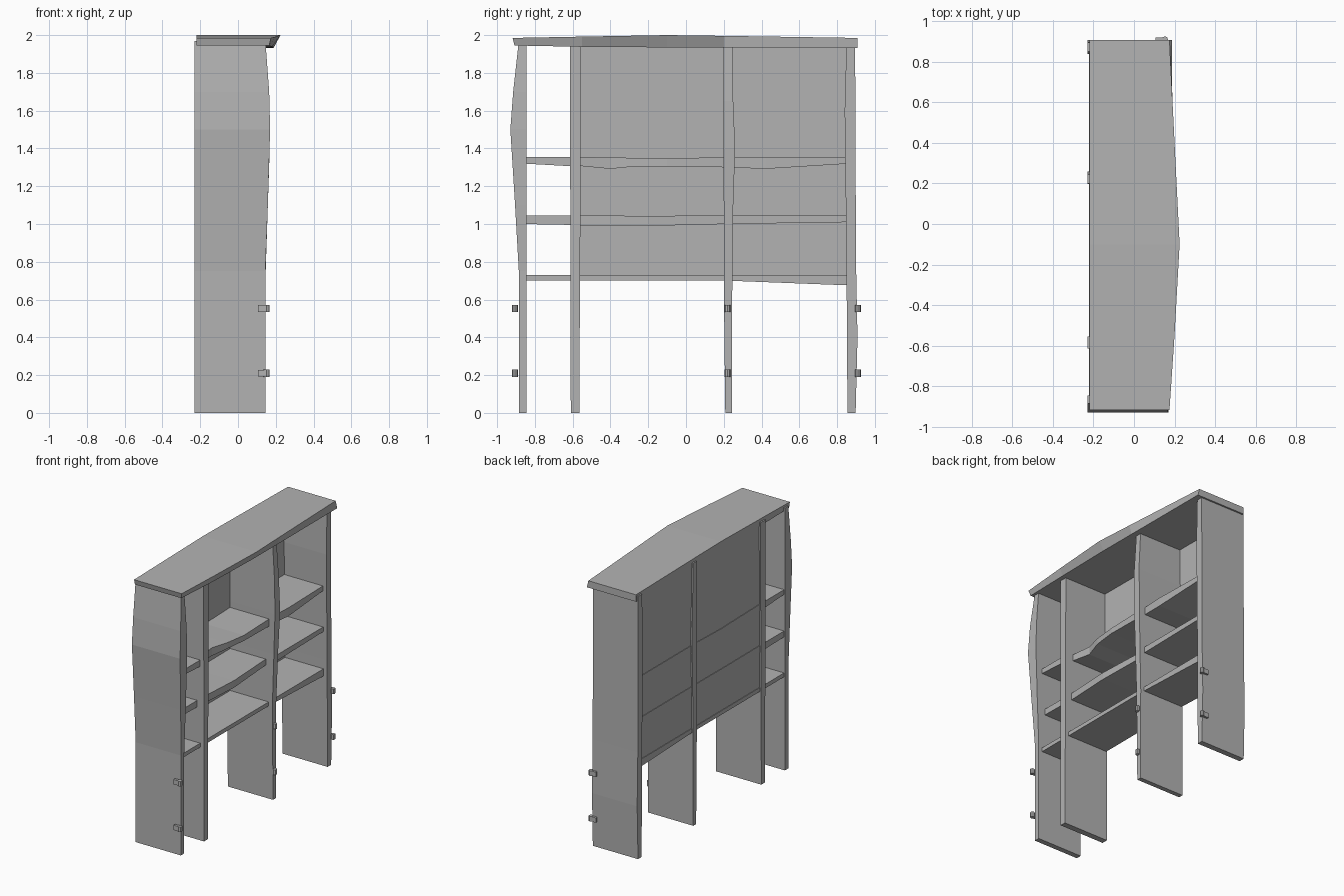
import bpy, bmesh
from mathutils import Matrix

cube = bpy.data.objects.get("Cube")
if cube:
    bpy.data.objects.remove(cube, do_unlink=True)

grey = bpy.data.materials.new("plain_grey")
grey.use_nodes = True
colour = (0.45, 0.45, 0.45, 1)
grey.diffuse_color = colour
grey.node_tree.nodes["Principled BSDF"].inputs["Base Color"].default_value = colour


def finish(name, bm):
    bmesh.ops.recalc_face_normals(bm, faces=bm.faces)
    mesh = bpy.data.meshes.new(name)
    bm.to_mesh(mesh)
    bm.free()
    mesh.materials.append(grey)
    obj = bpy.data.objects.new(name, mesh)
    bpy.context.collection.objects.link(obj)
    return obj


def loft(name, rings):
    """Skin a row of four-point rings into a closed board."""
    bm = bmesh.new()
    rows = [[bm.verts.new(p) for p in ring] for ring in rings]
    for a, b in zip(rows, rows[1:]):
        for i in range(4):
            j = (i + 1) % 4
            bm.faces.new((a[i], a[j], b[j], b[i]))
    bm.faces.new(rows[0])
    bm.faces.new(rows[-1])
    return finish(name, bm)


BACK = -0.23


def upright(name, sections):
    """Sections: height, front edge, side one, side two."""
    loft(name, [[(BACK, a, z), (x, a, z), (x, b, z), (BACK, b, z)]
                for z, x, a, b in sections])


def shelf(name, sections, back=-0.223):
    """Sections: position along the case, front edge, underside, top."""
    loft(name, [[(back, y, lo), (x, y, lo), (x, y, hi), (back, y, hi)]
                for y, x, lo, hi in sections])


# Uprights, with uneven hand-cut edges
upright("right_end_upright", [
    (0, .145, -.885, -.845), (.75, .145, -.885, -.845), (1.1, .158, -.905, -.845),
    (1.5, .17, -.93, -.845), (1.7, .165, -.915, -.845), (1.97, .145, -.885, -.845)])
upright("narrow_bay_upright", [
    (0, .145, -.61, -.565), (.9, .145, -.612, -.56), (1.97, .145, -.615, -.555)])
upright("middle_upright", [
    (0, .145, .208, .243), (.7, .145, .2, .245), (1.1, .158, .2, .25),
    (1.4, .168, .198, .26), (1.65, .165, .198, .25), (1.97, .145, .2, .245)])
upright("left_end_upright", [
    (0, .145, .855, .898), (.4, .145, .852, .908), (.8, .145, .85, .9),
    (1.6, .145, .84, .897), (1.97, .145, .85, .895)])

# Narrow bay shelves
for name, front, lo, lo_end, hi in (
        ("lower", .115, .7, .7, .73), ("middle", .09, 1, .995, 1.045),
        ("upper", .115, 1.32, 1.305, 1.355)):
    shelf("narrow_shelf_" + name, [(-.86, front, lo, hi), (-.59, front, lo_end, hi)])

# Wide bay shelves
shelf("wide_shelf_lower", [(-.57, .115, .7, .73), (.22, .115, .7, .73)])
shelf("wide_shelf_middle", [
    (-.57, .09, .993, 1.045), (-.2, .11, .99, 1.043), (.22, .09, 1, 1.045)])
shelf("wide_shelf_upper", [
    (-.57, .08, 1.308, 1.355), (-.4, .065, 1.292, 1.352), (-.27, .1, 1.305, 1.35),
    (-.1, .12, 1.305, 1.346), (.22, .12, 1.3, 1.355)])

# End bay shelves
shelf("end_shelf_lower", [(.22, .115, .7, .73), (.87, .115, .675, .73)])
shelf("end_shelf_middle", [(.22, .115, 1, 1.045), (.87, .115, 1.01, 1.045)])
shelf("end_shelf_upper", [
    (.22, .115, 1.3, 1.355), (.42, .125, 1.292, 1.355), (.87, .115, 1.32, 1.355)])

# Back panels closing the two wide bays
for name, a, b in (("wide_back_panel", -.57, .21), ("end_back_panel", .23, .86)):
    loft(name, [[(-.219, y, .705), (-.205, y, .705), (-.205, y, 1.95), (-.219, y, 1.95)]
                for y in (a, b)])

# Top board with a bowed, slanted front
# Sections: lower y, upper y, lower front, upper front, underside, top
loft("top_board", [
    [(-.22, yl, lo), (xl, yl, lo), (xu, yu, hi), (-.22, yu, hi)]
    for yl, yu, xl, xu, lo, hi in (
        (-.908, -.918, .165, .175, 1.945, 1.985),
        (-.55, -.55, .18, .2, 1.938, 1.992),
        (-.1, -.1, .19, .225, 1.935, 2),
        (.2, .2, .19, .21, 1.934, 1.996),
        (.908, .908, .188, .175, 1.933, 1.985))])

# Hinges: a short leaf and an eight-sided barrel
for label, y in (("right", -.905), ("middle", .22), ("left", .91)):
    for level, z in (("lower", .21), ("upper", .553)):
        bm = bmesh.new()
        bmesh.ops.create_cube(bm, size=1, matrix=Matrix.Translation((.126, y, z))
                              @ Matrix.Diagonal((.042, .02, .036, 1)))
        bmesh.ops.create_cone(bm, cap_ends=True, segments=8, radius1=.016, radius2=.016,
                              depth=.038, matrix=Matrix.Translation((.152, y, z)))
        finish(f"{label}_hinge_{level}", bm)
